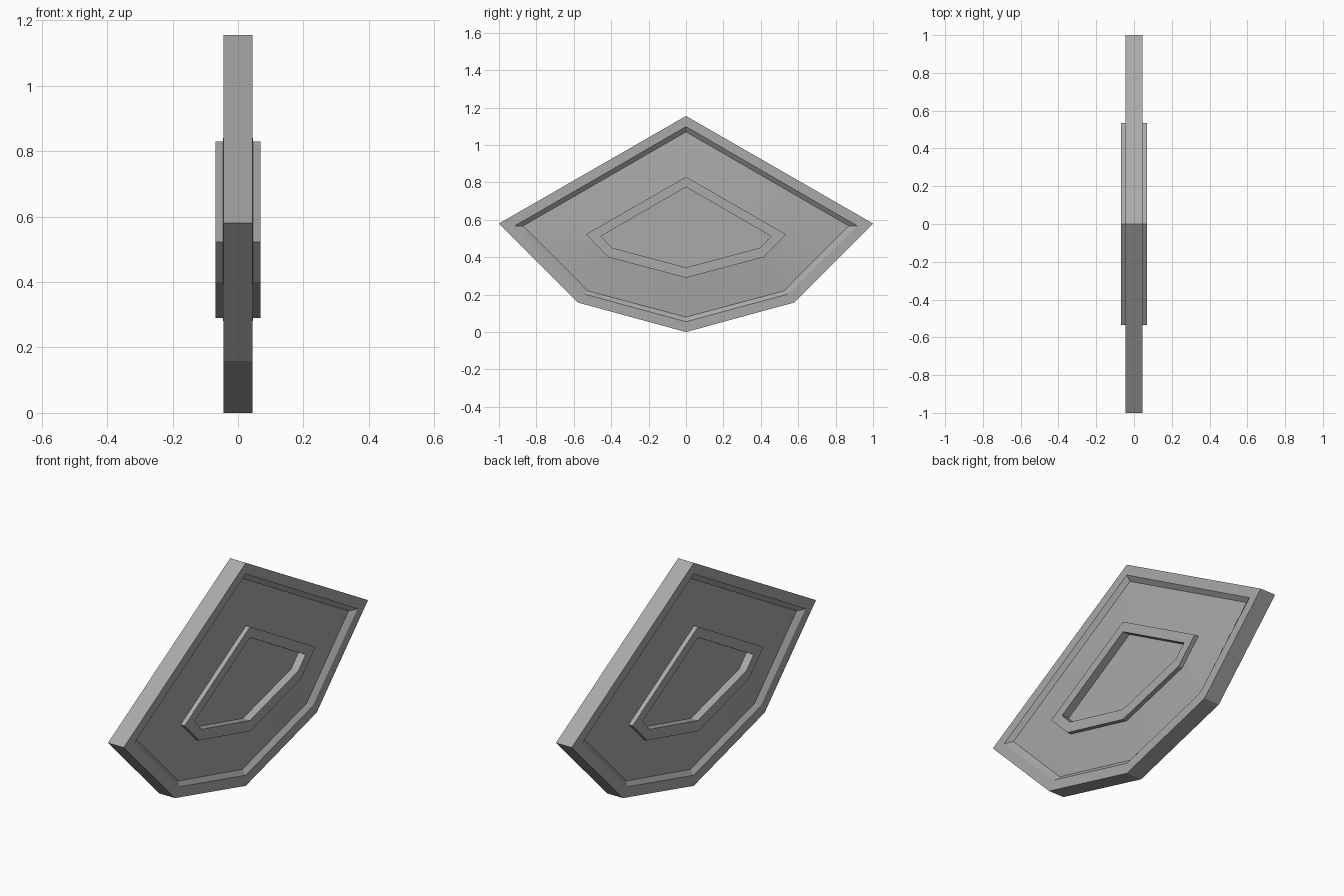
import bpy, bmesh, math

if "Cube" in bpy.data.objects:
    bpy.data.objects.remove(bpy.data.objects["Cube"], do_unlink=True)

# Single grey material
grey = bpy.data.materials.new("stone_grey")
grey.use_nodes = True
colour = (0.4, 0.4, 0.4, 1)
grey.diffuse_color = colour
bsdf = next(n for n in grey.node_tree.nodes if n.type == 'BSDF_PRINCIPLED')
bsdf.inputs["Base Color"].default_value = colour
bsdf.inputs["Roughness"].default_value = 0.8


def outline(bottom, shoulder, tip, top):
    """Six-sided outline in (y, z), anticlockwise, symmetric in y."""
    right = [shoulder, tip]
    left = [(-y, z) for y, z in reversed(right)]
    return [(0, bottom)] + right + [(0, top)] + left


def ringed_part(name, rings, cap=False):
    """Bridge successive (outline, x) rings and mirror them to the other side."""
    bm = bmesh.new()
    loops = [[bm.verts.new((x, y, z)) for y, z in shape] for shape, x in rings]
    for a, b in zip(loops, loops[1:]):
        for i in range(len(a)):
            j = (i + 1) % len(a)
            bm.faces.new((a[i], a[j], b[j], b[i]))
    if cap:
        bm.faces.new(loops[-1])
    mesh = bpy.data.meshes.new(name)
    bm.to_mesh(mesh)
    bm.free()
    obj = bpy.data.objects.new(name, mesh)
    bpy.context.collection.objects.link(obj)
    mesh.materials.append(grey)
    bpy.ops.object.select_all(action='DESELECT')
    obj.select_set(True)
    bpy.context.view_layer.objects.active = obj
    bpy.ops.object.shade_smooth_by_angle(angle=math.radians(15))
    mirror = obj.modifiers.new("both_sides", 'MIRROR')
    mirror.use_axis = (True, False, False)
    return obj


# Outlines from the outer edge inwards
edge = outline(0.0, (0.58, 0.158), (1.0, 0.58), 1.155)
rim = outline(0.055, (0.545, 0.203), (0.915, 0.568), 1.098)
floor = outline(0.08, (0.525, 0.22), (0.87, 0.568), 1.07)
frame_outer = outline(0.29, (0.415, 0.40), (0.535, 0.522), 0.83)
frame_inner = outline(0.345, (0.395, 0.45), (0.455, 0.512), 0.775)

# Heights out from the middle plane
RIM_X, FLOOR_X, DOME_X, FRAME_X, PANEL_X = 0.045, 0.025, 0.046, 0.069, 0.028

# Slab with rim, bevelled recess and gently domed face
ringed_part("shield_body", [(edge, 0), (edge, RIM_X), (rim, RIM_X),
                            (floor, FLOOR_X), (frame_outer, DOME_X)])

# Raised border around the middle
ringed_part("raised_frame", [(frame_outer, DOME_X), (frame_outer, FRAME_X),
                             (frame_inner, FRAME_X), (frame_inner, PANEL_X)])

# Sunken flat panel inside the border
ringed_part("centre_panel", [(frame_inner, PANEL_X)], cap=True)
